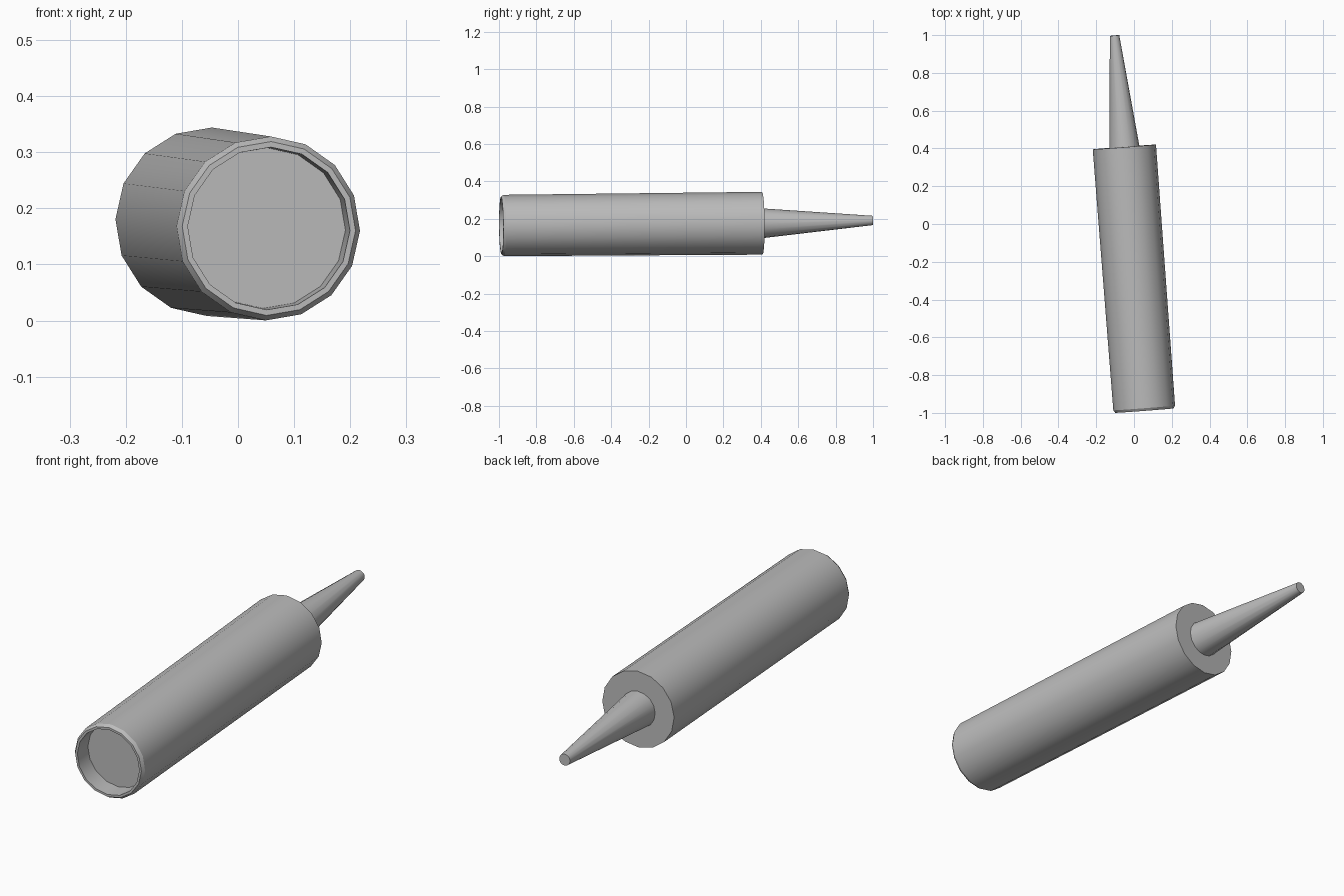
import bpy, bmesh, math
from mathutils import Vector

cube = bpy.data.objects.get("Cube")
if cube:
    bpy.data.objects.remove(cube)

SIDES = 16
TWIST = math.radians(-1.5)

grey = bpy.data.materials.new("plain grey")
grey.use_nodes = True
colour = (0.5, 0.5, 0.5, 1)
grey.diffuse_color = colour
grey.node_tree.nodes["Principled BSDF"].inputs["Base Color"].default_value = colour


def lathe(name, start, end, rings):
    """Closed turned part; each ring is (radius, distance from start along the axis)."""
    start, end = Vector(start), Vector(end)
    axis = (end - start).normalized()
    side = axis.cross(Vector((0, 0, 1))).normalized()
    up = side.cross(axis)
    bm = bmesh.new()
    loops = []
    for radius, along in rings:
        loop = []
        for i in range(SIDES):
            a = TWIST + math.tau * i / SIDES
            loop.append(bm.verts.new(start + axis * along
                                     + radius * (side * math.cos(a) + up * math.sin(a))))
        loops.append(loop)
    for a, b in zip(loops, loops[1:]):
        for i in range(SIDES):
            j = (i + 1) % SIDES
            bm.faces.new((a[i], a[j], b[j], b[i]))
    bm.faces.new(loops[0])
    bm.faces.new(loops[-1])
    bmesh.ops.recalc_face_normals(bm, faces=bm.faces)
    mesh = bpy.data.meshes.new(name)
    bm.to_mesh(mesh)
    bm.free()
    mesh.materials.append(grey)
    obj = bpy.data.objects.new(name, mesh)
    bpy.context.collection.objects.link(obj)
    bpy.ops.object.select_all(action='DESELECT')
    obj.select_set(True)
    bpy.context.view_layer.objects.active = obj
    bpy.ops.object.shade_smooth_by_angle(angle=math.radians(30))


front = Vector((0.055, -0.988, 0.164))
shoulder = Vector((-0.051, 0.408, 0.176))
tip = Vector((-0.103, 0.998, 0.191))
length = (shoulder - front).length

# Tube with a chamfered rim and a sunken plunger at the front
lathe("cartridge_tube", front, shoulder,
      [(0.143, 0.08), (0.145, 0), (0.155, 0), (0.164, 0.014), (0.168, length)])

# Tapered nozzle, seated on the tube's back end
lathe("nozzle", shoulder, tip,
      [(0.08, -0.004), (0.025, (tip - shoulder).length)])
